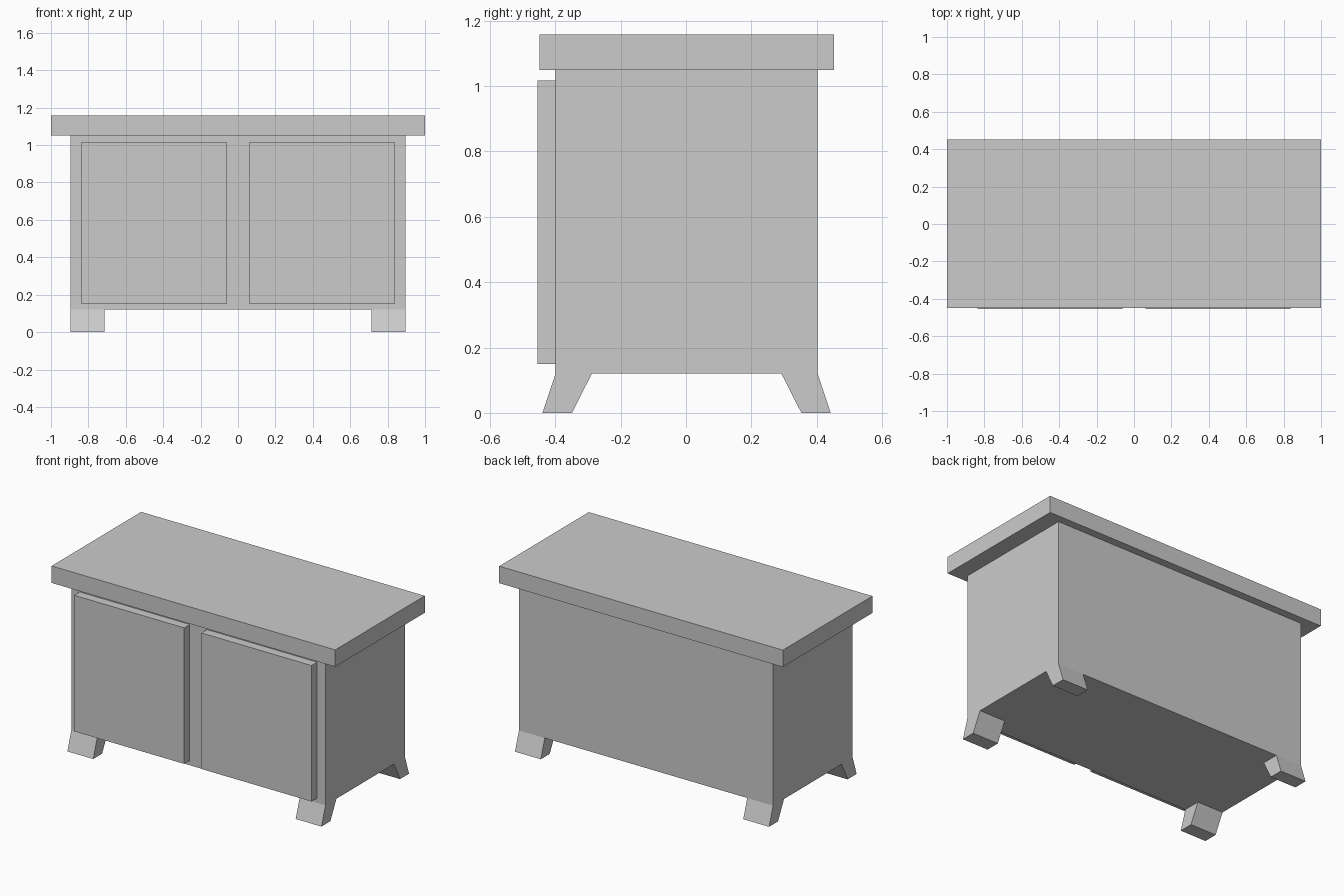
import bpy

if "Cube" in bpy.data.objects:
    bpy.data.objects.remove(bpy.data.objects["Cube"])

Y_OFF = 0.002  # carcass sits slightly back so the doors keep the whole centred


def prism(name, profile, x0, x1):
    """Extrude a (y, z) profile from x0 to x1."""
    n = len(profile)
    verts = [(x, y + Y_OFF, z) for x in (x0, x1) for y, z in profile]
    faces = [tuple(range(n))[::-1], tuple(range(n, 2 * n))]
    faces += [(i, (i + 1) % n, n + (i + 1) % n, n + i) for i in range(n)]
    mesh = bpy.data.meshes.new(name)
    mesh.from_pydata(verts, [], faces)
    # make all normals face outward
    import bmesh
    bm = bmesh.new()
    bm.from_mesh(mesh)
    bmesh.ops.recalc_face_normals(bm, faces=bm.faces)
    bm.to_mesh(mesh)
    bm.free()
    obj = bpy.data.objects.new(name, mesh)
    bpy.context.collection.objects.link(obj)
    return obj


def box(name, x0, x1, y0, y1, z0, z1):
    return prism(name, [(y0, z0), (y1, z0), (y1, z1), (y0, z1)], x0, x1)


# Carcass and overhanging top
box("cabinet_body", -0.896, 0.896, -0.401, 0.401, 0.12, 1.05)
box("top_slab", -1.0, 1.0, -0.451, 0.451, 1.05, 1.158)

for side, s in (("left", -1), ("right", 1)):
    # Door panels on the front
    xa, xb = sorted((s * 0.061, s * 0.837))
    box(f"{side}_door", xa, xb, -0.457, -0.401, 0.15, 1.017)

    # Splayed feet, front and back
    xa, xb = sorted((s * 0.714, s * 0.896))
    for end, e in (("front", -1), ("back", 1)):
        foot = [(e * 0.401, 0.12), (e * 0.29, 0.12), (e * 0.351, 0), (e * 0.441, 0)]
        prism(f"{end}_{side}_foot", foot, xa, xb)
